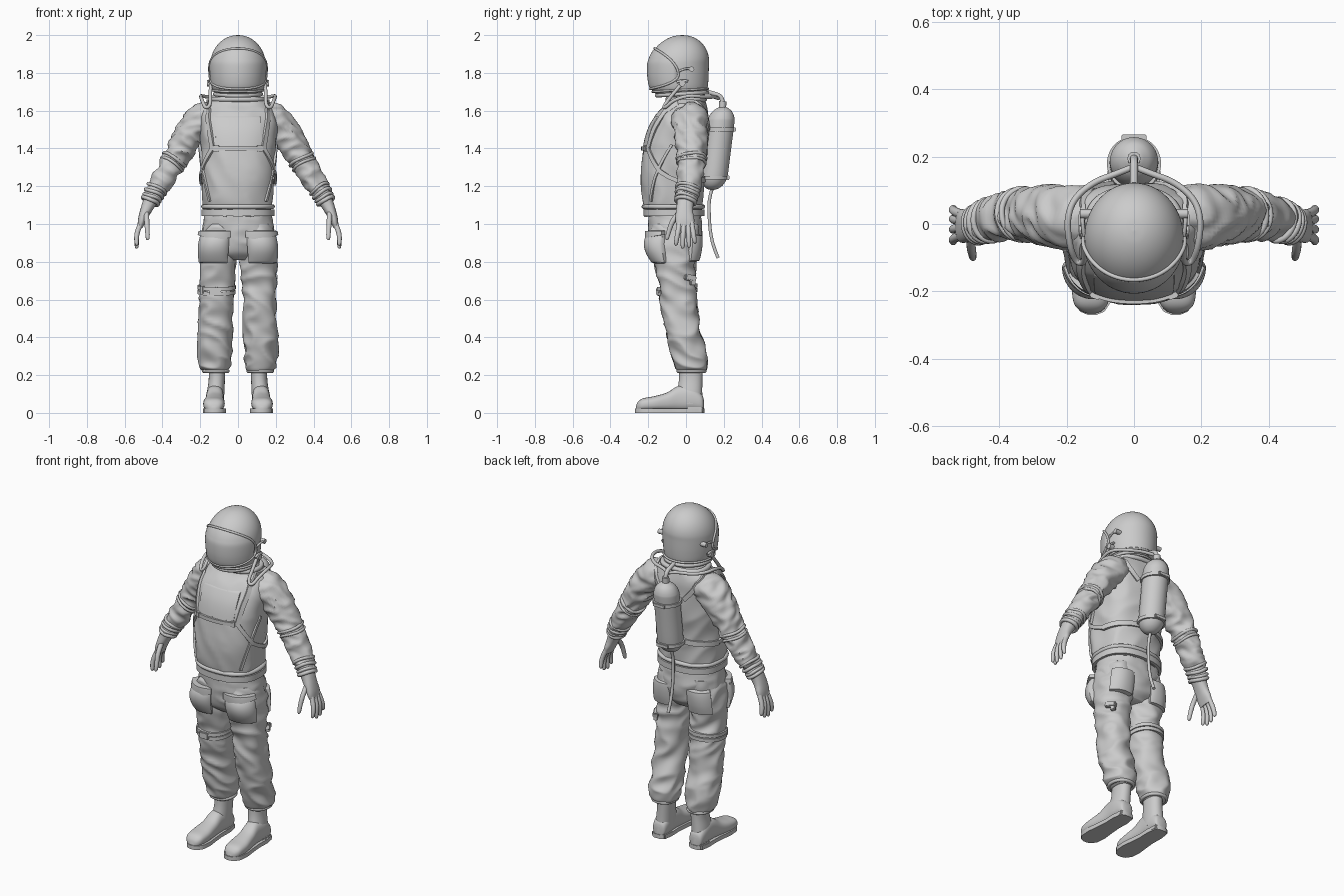
import bpy, bmesh
from math import sin, cos, pi, radians, sqrt
from mathutils import Vector, Matrix, noise

if "Cube" in bpy.data.objects:
    bpy.data.objects.remove(bpy.data.objects["Cube"])

X, Y, Z = Vector((1, 0, 0)), Vector((0, 1, 0)), Vector((0, 0, 1))


def finish(name, bm, angle=40):
    bmesh.ops.recalc_face_normals(bm, faces=bm.faces)
    me = bpy.data.meshes.new(name)
    bm.to_mesh(me)
    bm.free()
    me.shade_smooth()
    me.set_sharp_from_angle(angle=radians(angle))
    ob = bpy.data.objects.new(name, me)
    bpy.context.collection.objects.link(ob)
    return ob


class Form:
    """Smooth body swept through keys (x, y, z, half width, half depth); phi 0 is the front."""

    def __init__(self, keys, n=2.0, axis=Z, ref=Y):
        self.k, self.e, self.axis, self.ref = keys, 2 / n, axis, ref

    def at(self, t):
        last = len(self.k) - 1
        t = max(0, min(last, t))
        i = min(int(t), last - 1)
        u = t - i
        quad = [self.k[max(0, min(last, i + d))] for d in (-1, 0, 1, 2)]
        return [b + .5 * u * (c - a + u * (2 * a - 5 * b + 4 * c - d + u * (3 * (b - c) + d - a)))
                for a, b, c, d in zip(*quad)]

    def pt(self, t, phi, off=0):
        x, y, z, rx, ry = self.at(t)
        d = self.axis or (Vector(self.at(t + .05)[:3]) - Vector(self.at(t - .05)[:3])).normalized()
        a = self.ref.cross(d).normalized()
        b = d.cross(a)
        s, c = sin(radians(phi)), cos(radians(phi))
        f = lambda v: (1 if v > 0 else -1) * abs(v) ** self.e
        p = Vector((x, y, z)) + a * (rx + off) * f(s) - b * (ry + off) * f(c)
        return p, (a * s - b * c).normalized()

    def on(self, phi, z, off=0):
        lo, hi = 0, len(self.k) - 1
        for _ in range(24):
            mid = (lo + hi) / 2
            lo, hi = (mid, hi) if self.at(mid)[2] < z else (lo, mid)
        return self.pt(lo, phi, off)

    def build(self, name, steps=8, sides=40, fold=0, scale=(9, 9, 14)):
        bm, rings = bmesh.new(), []
        count = (len(self.k) - 1) * steps
        for i in range(count + 1):
            ring = []
            for j in range(sides):
                p, nrm = self.pt(i / steps, 360 * j / sides)
                if fold:  # cloth folds run diagonally
                    q = Vector(((p.x + .5 * p.z) * scale[0], p.y * scale[1], (p.z + .4 * p.y) * scale[2]))
                    p += nrm * fold * (.7 - 2.4 * abs(noise.noise(q)))
                ring.append(bm.verts.new(p))
            rings.append(ring)
        for r0, r1 in zip(rings, rings[1:]):
            for j in range(sides):
                bm.faces.new((r0[j - 1], r0[j], r1[j], r1[j - 1]))
        bm.faces.new(rings[0])
        bm.faces.new(rings[-1])
        return finish(name, bm, 60)


def patch(name, form, p0, p1, lo, hi, off, bulge=0, n=24):
    """Raised panel lying on a form, its border sunk into the surface."""
    bm = bmesh.new()
    g = []
    for i in range(n + 1):
        u = i / n
        phi = p0 + (p1 - p0) * u
        row = []
        for j in range(n + 1):
            v = j / n
            edge = i in (0, n) or j in (0, n)
            o = -.006 if edge else off + bulge * sin(pi * u) ** .5 * sin(pi * v ** 1.3) ** .6
            row.append(bm.verts.new(form.on(phi, lo(phi) + (hi(phi) - lo(phi)) * v, o)[0]))
        g.append(row)
    for i in range(n):
        for j in range(n):
            bm.faces.new((g[i][j], g[i + 1][j], g[i + 1][j + 1], g[i][j + 1]))
    return finish(name, bm, 50)


def strap(name, form, path, w=.024, th=.007, off=.006, closed=False, sub=10):
    """Flat webbing along (phi, z) points on a form."""
    pts = [tuple(a + (b - a) * k / sub for a, b in zip(p, q)) for p, q in zip(path, path[1:]) for k in range(sub)]
    pts = [form.on(*p, off) for p in (pts if closed else pts + [path[-1]])]
    bm, m, rings = bmesh.new(), len(pts), []
    for i, (p, nrm) in enumerate(pts):
        a, b = (pts[i - 1][0], pts[(i + 1) % m][0]) if closed else (pts[max(i - 1, 0)][0], pts[min(i + 1, m - 1)][0])
        side = nrm.cross(b - a).normalized() * w / 2
        rings.append([bm.verts.new(p + side * s + nrm * o) for s, o in ((-1, -th), (1, -th), (1, th), (-1, th))])
    for i in range(0 if closed else 1, m):
        for j in range(4):
            bm.faces.new((rings[i - 1][j - 1], rings[i - 1][j], rings[i][j], rings[i][j - 1]))
    if not closed:
        bm.faces.new(rings[0])
        bm.faces.new(rings[-1])
    return finish(name, bm)


def tube(name, pts, r, closed=False):
    cu = bpy.data.curves.new(name, 'CURVE')
    cu.dimensions, cu.bevel_depth, cu.bevel_resolution, cu.use_fill_caps = '3D', r, 3, True
    sp = cu.splines.new('NURBS')
    sp.points.add(len(pts) - 1)
    for q, p in zip(sp.points, pts):
        q.co = (*p, 1)
    sp.order_u, sp.use_endpoint_u, sp.use_cyclic_u, sp.resolution_u = 3, not closed, closed, 6
    ob = bpy.data.objects.new(name, cu)
    bpy.context.collection.objects.link(ob)


def box(name, loc, size, turn=0, tilt=0):
    bm = bmesh.new()
    m = Matrix.Translation(loc) @ Matrix.Rotation(radians(turn), 4, 'Z') @ Matrix.Rotation(radians(tilt), 4, 'X')
    bmesh.ops.create_cube(bm, size=1, matrix=m @ Matrix.Diagonal((*size, 1)))
    bmesh.ops.bevel(bm, geom=bm.edges[:], offset=min(size) * .2, segments=2, affect='EDGES')
    finish(name, bm)


# Helmet, visor and seals
helmet = Form([(0, -.025, 1.68, .112, .125), (0, -.036, 1.715, .135, .149), (0, -.04, 1.77, .144, .159)]
              + [(0, -.04 + .02 * sin(a), 1.84 + .16 * sin(a), .146 * cos(a) + .001, .16 * cos(a) + .001)
                 for a in [pi / 2 * i / 7 for i in range(8)]])
helmet.build("helmet", 6, 56)
arc = lambda p: sqrt(max(0, 1 - (p / 90) ** 2))
patch("visor", helmet, -88, 88, lambda p: 1.79 - .075 * arc(p), lambda p: 1.79 + .14 * arc(p), .005, n=40)
frame = [2 * pi * i / 60 for i in range(60)]
tube("visor_frame", [helmet.on(90 * sin(a), 1.79 + (.14 if cos(a) > 0 else .075) * cos(a), .004)[0] for a in frame],
     .0065, True)
for z, r in ((1.688, .011), (1.708, .006)):
    tube("helmet_seal", [helmet.on(i * 10, z - .008 * cos(i * pi / 18), .004)[0] for i in range(36)], r, True)

# Jacket, neck and hips
torso = Form([(0, -.06, 1.04, .172, .138), (0, -.068, 1.10, .182, .155), (0, -.072, 1.2, .19, .162),
              (0, -.067, 1.3, .195, .167), (0, -.055, 1.4, .197, .169), (0, -.04, 1.5, .205, .158),
              (0, -.018, 1.58, .2, .135), (0, 0, 1.635, .165, .105), (0, 0, 1.67, .115, .09),
              (0, -.01, 1.70, .095, .085)], 2.4)
torso.build("jacket", 9, 72, .009, (7, 7, 5))
tube("collar", [torso.on(i * 15, 1.66, .004)[0] for i in range(24)], .014, True)
hips = Form([(0, -.05, .81, .1, .08), (0, -.055, .85, .165, .12), (0, -.055, .91, .19, .137),
             (0, -.058, .98, .188, .14), (0, -.06, 1.07, .172, .136)], 2.3)
hips.build("trouser_hips", 8, 64, .006)
strap("belt", torso, [(i * 15, 1.06) for i in range(25)], .036, .009, .008, True, 4)
tube("jacket_hem", [torso.on(i * 10, 1.092, .002)[0] for i in range(36)], .013, True)
box("belt_buckle", (0, -.215, 1.06), (.055, .022, .045))
for x in (-.07, .075):
    box("belt_clip", (x, -.205, 1.06), (.025, .022, .045), x * 200)

# Harness and chest panel
patch("chest_panel", torso, -33, 33, lambda p: 1.41, lambda p: 1.575, .006)
strap("chest_strap", torso, [(-38, 1.4), (0, 1.4), (38, 1.4)], .022)
for x in (-.115, .115):
    box("chest_buckle", (x, -.213, 1.4), (.032, .018, .032), x * 170)
strap("back_strap", torso, [(100, 1.22), (180, 1.24), (260, 1.22)], .03)
for s in (-1, 1):
    strap("shoulder_strap", torso, [(s * a, z) for a, z in
          ((38, 1.4), (42, 1.5), (48, 1.6), (70, 1.645), (110, 1.645), (140, 1.6), (165, 1.5))], .026)
    strap("side_strap", torso, [(s * a, z) for a, z in ((38, 1.4), (70, 1.28), (100, 1.22))], .022)
    strap("rib_strap", torso, [(s * a, z) for a, z in ((48, 1.12), (62, 1.25), (85, 1.42))], .014)

for s in (-1, 1):
    # Sleeves with elbow and wrist bands
    arm = Form([(s * x, y, z, a, b) for x, y, z, a, b in (
        (.12, .015, 1.575, .065, .085), (.185, .02, 1.55, .088, .094), (.25, .025, 1.48, .08, .087),
        (.30, .028, 1.40, .072, .08), (.345, .028, 1.325, .064, .072), (.40, .018, 1.235, .058, .066),
        (.44, .008, 1.17, .049, .057), (.465, -.002, 1.12, .042, .05))], 2, None)
    arm.build("sleeve", 10, 44, .011, (11, 11, 20))
    for t, r in ((3.75, .009), (4.05, .008), (5.7, .009), (6.15, .01), (6.55, .009), (6.95, .011)):
        tube("sleeve_band", [arm.pt(t + .07 * sin(i * pi / 6 + t), i * 15, .002)[0] for i in range(24)], r, True)
    # Gloves
    Form([(s * x, y, z, a, b) for x, y, z, a, b in (
        (.455, 0, 1.14, .04, .048), (.475, -.005, 1.1, .034, .044), (.493, -.008, 1.06, .028, .046),
        (.508, -.006, 1.02, .022, .05), (.518, -.003, .985, .014, .045))], 2.3, None).build("glove_palm", 6, 28)
    fingers = [[(.512, y, 1.01), (.53, y * 1.25, .965), (.537, y * 1.45, .93), (.536, y * 1.6, tip)]
               for y, tip in ((.029, .905), (.01, .885), (-.011, .88), (-.033, .895))]
    for f in fingers + [[(.485, -.03, 1.07), (.483, -.07, 1.015), (.48, -.088, .97), (.478, -.1, .925)]]:
        Form([(s * x, y, z, r, r) for (x, y, z), r in zip(f, (.014, .0135, .0125, .010))]
             + [(s * (f[3][0] - .001), f[3][1], f[3][2] - .01, .002, .002)], 2, None).build("glove_finger", 4, 12)

    # Trouser legs, gathered at the ankle
    leg = Form([(s * x, y, z, a, b) for x, y, z, a, b in (
        (.115, .03, .212, .052, .062), (.12, .028, .235, .074, .078), (.122, .022, .28, .085, .088),
        (.122, .008, .34, .089, .092), (.12, -.012, .43, .089, .092), (.116, -.035, .55, .087, .094),
        (.114, -.046, .65, .089, .096), (.11, -.054, .75, .094, .102), (.106, -.058, .86, .096, .122),
        (.1, -.058, .95, .09, .128), (.095, -.058, 1.0, .075, .12))], 2.2)
    leg.build("trouser_leg", 9, 52, .011, (8, 8, 12))
    tube("ankle_cuff", [leg.on(i * 15, .222, 0)[0] for i in range(24)], .01, True)
    flat = lambda z: (lambda p: z)
    patch("thigh_pocket", leg, s * -30, s * 68, flat(.79), flat(.95), .012, .03)
    patch("thigh_pocket_flap", leg, s * -32, s * 70, lambda p: .915 + .0004 * abs(p), flat(.965), .032)
    patch("seat_pocket", leg, s * 125, s * 205, flat(.80), flat(.945), .015, .006)

    # Boots
    Form([(s * .122, .02, .05, .046, .068), (s * .118, .02, .11, .046, .066),
          (s * .112, .025, .18, .043, .062), (s * .11, .027, .26, .045, .064)], 2.2).build("boot_shaft", 6, 32)
    Form([(s * x, y, h / 2 + .01, w, h / 2) for x, y, h, w in (
        (.122, .094, .06, .02), (.122, .082, .09, .04), (.122, .03, .13, .047), (.122, -.04, .132, .046),
        (.124, -.1, .098, .05), (.127, -.17, .078, .057), (.128, -.23, .066, .052),
        (.127, -.256, .046, .034), (.126, -.266, .02, .01))], 2.5, -Y, Z).build("boot_foot", 6, 32)
    bm = bmesh.new()
    half = ((.097, .02), (.085, .041), (.03, .05), (-.04, .048), (-.1, .053), (-.17, .061), (-.23, .056),
            (-.26, .036), (-.27, .012))
    rim = [(.124 + w, y) for y, w in half] + [(.124 - w, y) for y, w in reversed(half)]
    face = bm.faces.new([bm.verts.new((s * x, y, 0)) for x, y in rim])
    top = bmesh.ops.extrude_face_region(bm, geom=[face])["geom"]
    bmesh.ops.translate(bm, vec=(0, 0, .024), verts=[v for v in top if isinstance(v, bmesh.types.BMVert)])
    finish("boot_sole", bm)
    box("boot_heel", (s * .123, .048, .016), (.09, .085, .032))

    # Air hoses and helmet fittings
    tube("air_hose", [(s * x, y, z) for x, y, z in (
        (.0, .17, 1.665), (.05, .15, 1.675), (.12, .125, 1.67), (.18, .075, 1.675), (.2, .01, 1.68),
        (.19, -.07, 1.655), (.172, -.115, 1.61), (.145, -.115, 1.63), (.148, -.06, 1.70), (.142, -.02, 1.745))], .0095)
    tube("hose_fitting", [(s * .12, -.02, 1.745), (s * .163, -.02, 1.745)], .017)
    tube("visor_pivot", [(s * .12, .03, 1.82), (s * .16, .03, 1.82)], .014)
    tube("visor_arm", [(s * .152, .03, 1.82), (s * .154, 0, 1.828), (s * .148, -.035, 1.81)], .006)
    tube("fitting_link", [(s * .152, .01, 1.755), (s * .15, -.02, 1.765), (s * .15, -.05, 1.75)], .007)

    # Strap on one thigh, clip on the other
    if s < 0:
        for z in (.655, .63):
            strap("thigh_strap", leg, [(i * 30, z + .02 * (1 - cos(i * pi / 6)) / 2) for i in range(13)],
                  .02, .007, .005, True, 4)
        box("thigh_strap_buckle", (-.12, -.148, .643), (.06, .022, .04))
        box("thigh_strap_slide", (-.185, -.115, .65), (.03, .024, .045), -50)
    else:
        box("thigh_clip", (.185, .022, .715), (.028, .065, .032), 25, -12)
        box("thigh_clip_tab", (.178, .035, .692), (.02, .03, .03), 25)

# Air tank with bands, valve and hoses
r = .072
tank = Form([(0, .14 + .055 * (z - 1.185) / .435, z, q, q) for z, q in (
    (1.18, .002), (1.186, .028), (1.205, .052), (1.235, .068), (1.27, r), (1.40, r), (1.53, r), (1.565, .068),
    (1.595, .052), (1.614, .028), (1.62, .012))])
tank.build("air_tank", 6, 40)
for z in (1.245, 1.5):
    strap("tank_band", tank, [(i * 15, z) for i in range(25)], .02, .005, .003, True, 2)
    y = tank.on(180, z)[0].y
    box("tank_band_clasp", (0, y + .005, z), (.075, .016, .022))
    box("tank_mount", (0, y - .155, z), (.08, .06, .03))
tube("tank_valve", [(0, .193, 1.60), (0, .195, 1.65)], .02)
tube("tank_feed_hose", [(0, .195, 1.64), (0, .19, 1.675), (0, .15, 1.69), (0, .11, 1.70), (0, .06, 1.715)], .012)
tube("tank_drain_hose", [(0, .14, 1.19), (0, .122, 1.14), (0, .122, 1.05), (0, .128, .96), (0, .145, .88),
                         (0, .17, .82)], .009)
